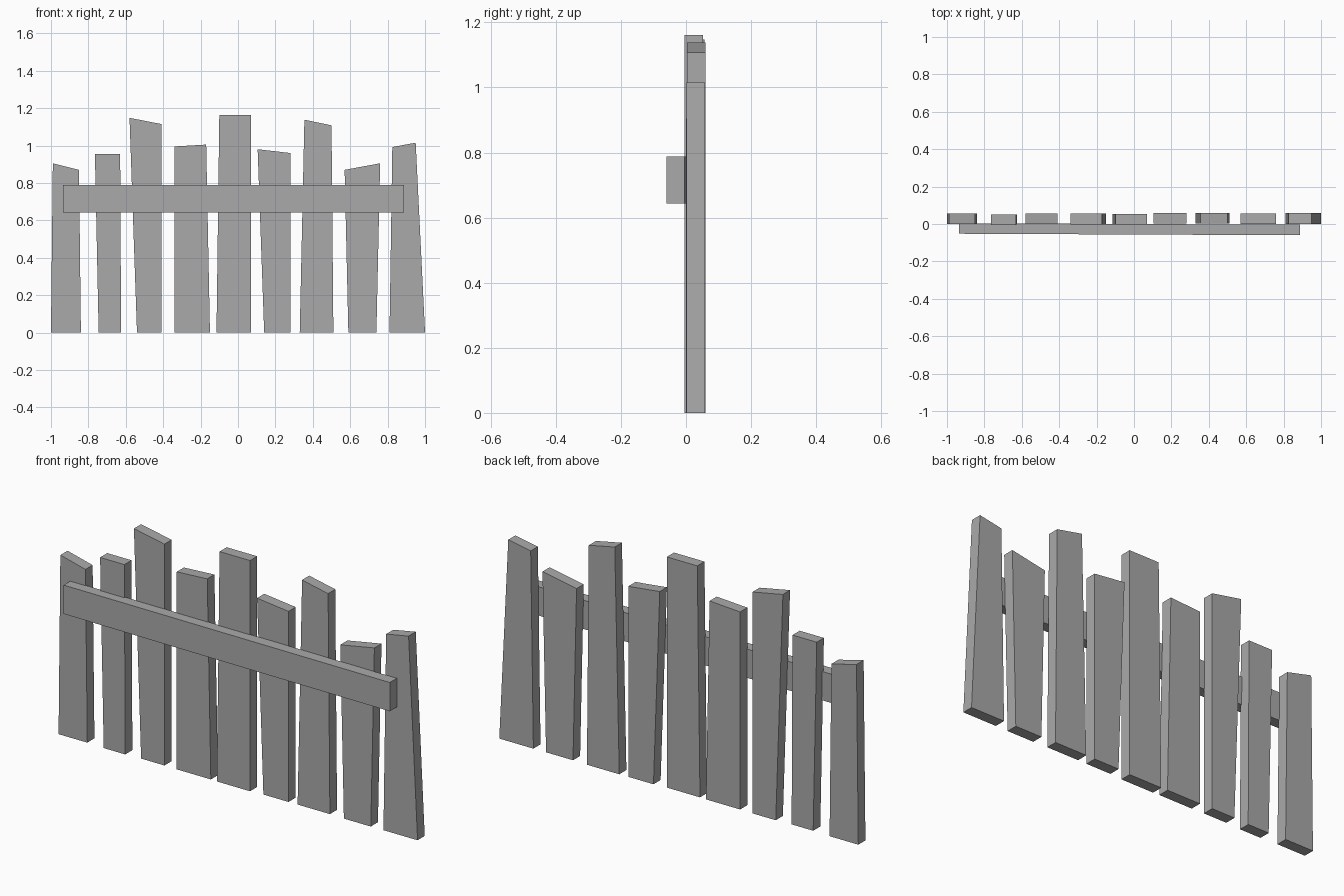
import bpy
import bmesh

cube = bpy.data.objects.get("Cube")
if cube:
    bpy.data.objects.remove(cube, do_unlink=True)

grey = bpy.data.materials.new("plain grey")
grey.use_nodes = True
colour = (0.4, 0.4, 0.4, 1)
grey.diffuse_color = colour
grey.node_tree.nodes["Principled BSDF"].inputs["Base Color"].default_value = colour


def board(name, outline, front_left, front_right, depth):
    """Solid board from a front outline; its front face may turn slightly in y."""
    bm = bmesh.new()
    x_min = min(x for x, z in outline)
    x_max = max(x for x, z in outline)

    def front_y(x):
        return front_left + (front_right - front_left) * (x - x_min) / (x_max - x_min)

    front = [bm.verts.new((x, front_y(x), z)) for x, z in outline]
    back = [bm.verts.new((x, front_y(x) + depth, z)) for x, z in outline]
    bm.faces.new(front)
    bm.faces.new(back[::-1])
    n = len(outline)
    for i in range(n):
        j = (i + 1) % n
        bm.faces.new((front[i], back[i], back[j], front[j]))
    bmesh.ops.recalc_face_normals(bm, faces=bm.faces)
    mesh = bpy.data.meshes.new(name)
    bm.to_mesh(mesh)
    bm.free()
    mesh.materials.append(grey)
    obj = bpy.data.objects.new(name, mesh)
    bpy.context.collection.objects.link(obj)


# Pickets: bottom left x, bottom right x, top left (x, z), top right (x, z), front y
pickets = [
    (-1.0, -0.84, (-0.99, 0.905), (-0.85, 0.87), 0.0),
    (-0.745, -0.625, (-0.765, 0.955), (-0.63, 0.955), -0.005),
    (-0.54, -0.41, (-0.58, 1.148), (-0.41, 1.115), 0.0),
    (-0.34, -0.15, (-0.34, 0.995), (-0.17, 1.005), -0.002),
    (-0.115, 0.07, (-0.10, 1.162), (0.07, 1.162), -0.004),
    (0.14, 0.28, (0.105, 0.98), (0.28, 0.96), 0.002),
    (0.33, 0.51, (0.355, 1.138), (0.50, 1.108), 0.003),
    (0.59, 0.74, (0.57, 0.87), (0.76, 0.905), 0.0),
    (0.81, 1.0, (0.825, 0.992), (0.95, 1.015), 0.001),
]
for i, (left, right, top_left, top_right, y) in enumerate(pickets):
    board(f"picket_{i + 1}", [(left, 0), (right, 0), top_right, top_left], y, y, 0.057)

# Crossbar along the front
board("crossbar", [(-0.935, 0.643), (0.888, 0.643), (0.888, 0.788), (-0.935, 0.788)],
      -0.052, -0.06, 0.056)
